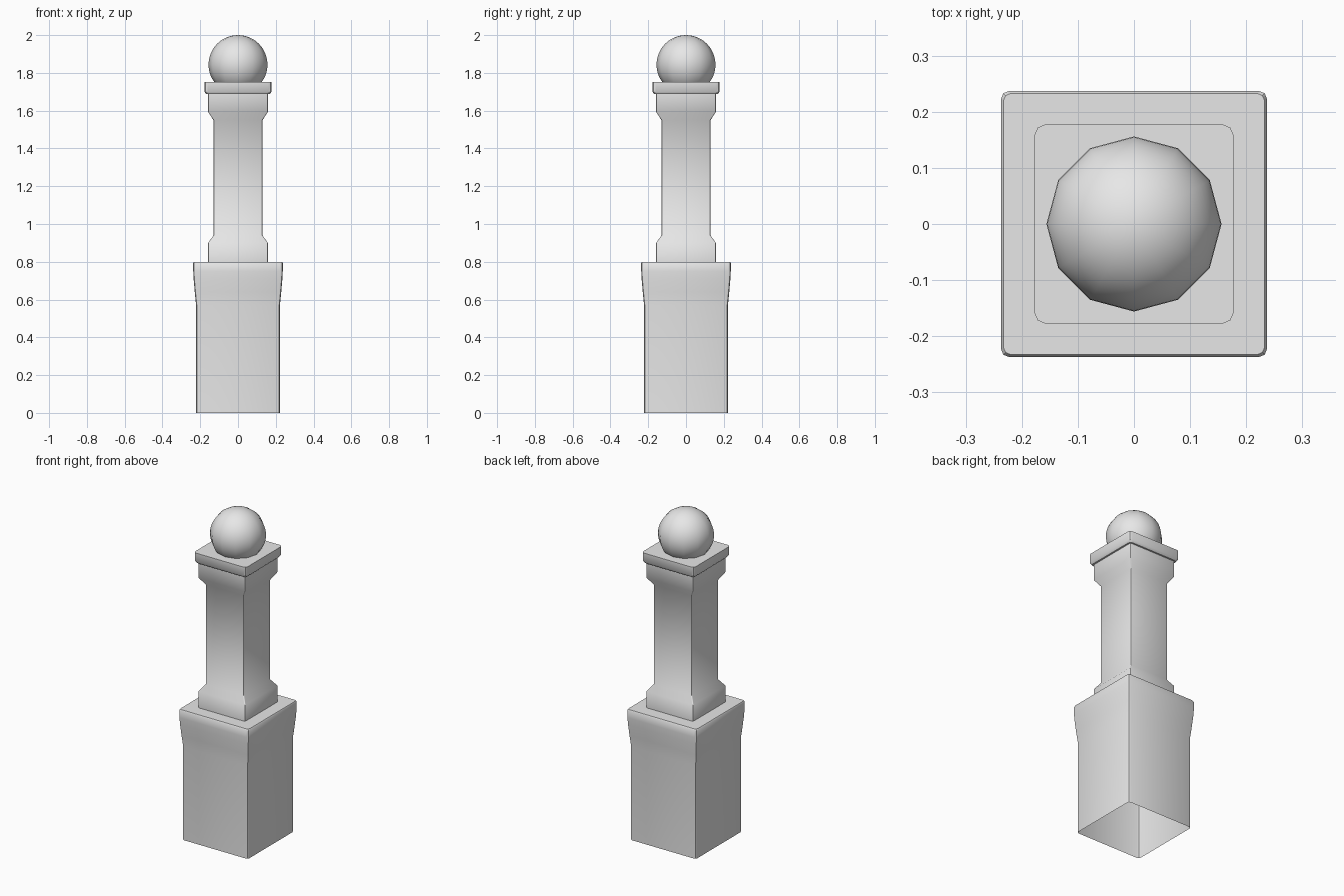
import bpy
import bmesh
from math import cos, sin, pi, radians

cube = bpy.data.objects.get("Cube")
if cube:
    bpy.data.objects.remove(cube)

stone = bpy.data.materials.new("grey stone")
stone.use_nodes = True
GREY = (0.8, 0.8, 0.8, 1)
stone.diffuse_color = GREY
stone.node_tree.nodes["Principled BSDF"].inputs["Base Color"].default_value = GREY


def finish(obj, angle):
    obj.data.materials.append(stone)
    bpy.ops.object.select_all(action='DESELECT')
    obj.select_set(True)
    bpy.context.view_layer.objects.active = obj
    bpy.ops.object.shade_smooth_by_angle(angle=radians(angle))


def rounded_square(half, r, steps):
    """Outline of a square with rounded corners, counter-clockwise."""
    points = []
    for q, (sx, sy) in enumerate(((1, 1), (-1, 1), (-1, -1), (1, -1))):
        for i in range(steps + 1):
            a = (q + i / steps) * pi / 2
            points.append((sx * (half - r) + r * cos(a),
                           sy * (half - r) + r * sin(a)))
    return points


def square_loft(name, profile, radius, steps=2, top=True, bottom=False):
    """Skin a stack of rounded squares given as (half width, height)."""
    bm = bmesh.new()
    rings = [[bm.verts.new((x, y, z)) for x, y in rounded_square(half, radius, steps)]
             for half, z in profile]
    for low, high in zip(rings, rings[1:]):
        n = len(low)
        for i in range(n):
            j = (i + 1) % n
            bm.faces.new((low[i], low[j], high[j], high[i]))
    if top:
        bm.faces.new(rings[-1])
    if bottom:
        bm.faces.new(rings[0][::-1])
    mesh = bpy.data.meshes.new(name)
    bm.to_mesh(mesh)
    bm.free()
    obj = bpy.data.objects.new(name, mesh)
    bpy.context.collection.objects.link(obj)
    finish(obj, 35)


# Flared pedestal, hollow and open underneath
square_loft("pedestal", [(0.222, 0), (0.222, 0.57), (0.229, 0.64), (0.235, 0.71),
                         (0.237, 0.75), (0.237, 0.793), (0.233, 0.8)], 0.014)

# Plinth, shaft and neck moulding in one column
square_loft("column", [(0.158, 0.8), (0.158, 0.9), (0.13, 0.94), (0.13, 1.55),
                       (0.158, 1.593), (0.158, 1.69)], 0.006, top=False)

# Overhanging cap slab with a chamfered lower edge
square_loft("cap", [(0.168, 1.687), (0.177, 1.7), (0.177, 1.752)], 0.018,
            bottom=True)

# Ball finial
bpy.ops.mesh.primitive_uv_sphere_add(segments=12, ring_count=24, radius=0.156,
                                     location=(0, 0, 1.844))
ball = bpy.context.object
ball.name = "ball_finial"
finish(ball, 60)
